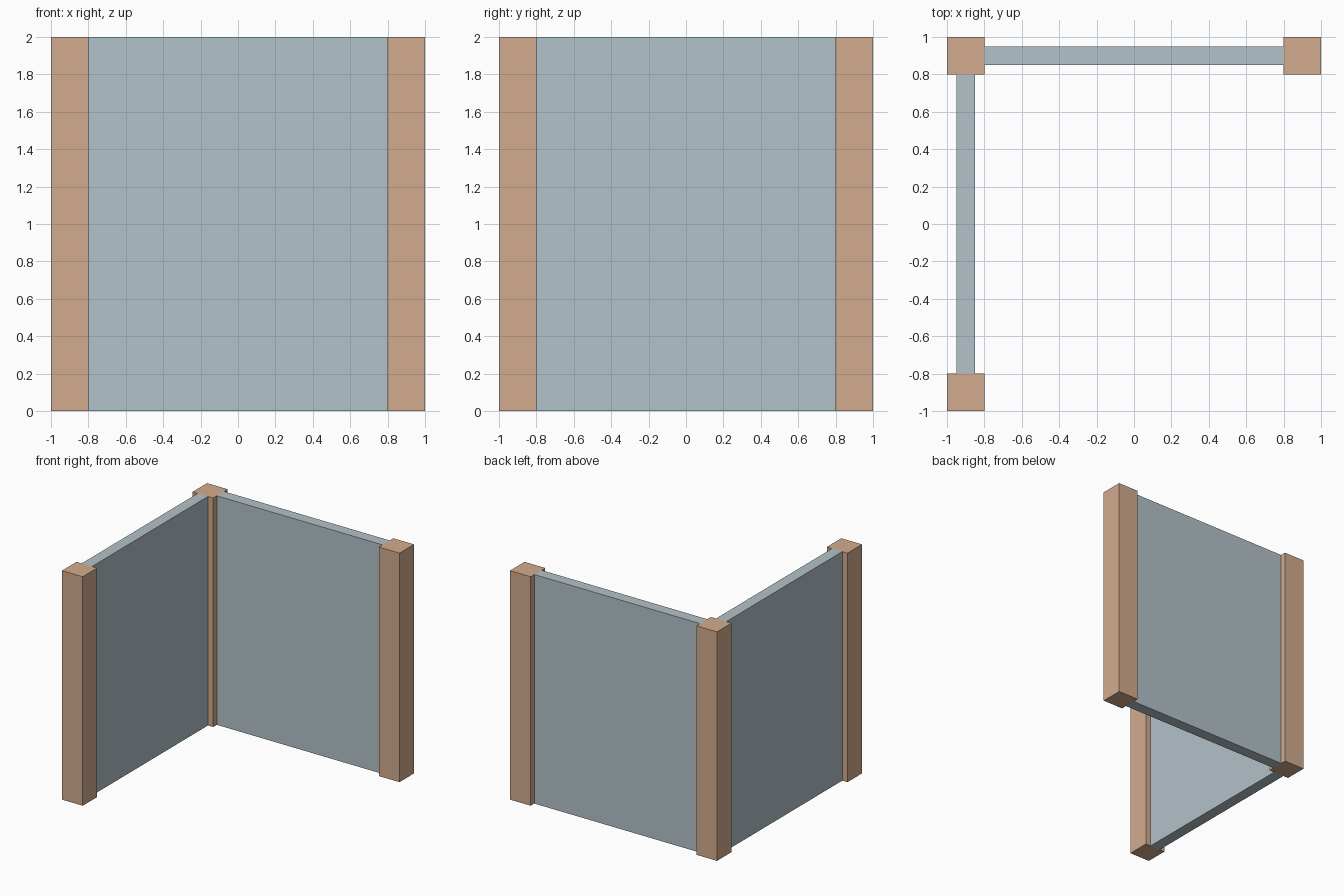
import bpy

if "Cube" in bpy.data.objects:
    bpy.data.objects.remove(bpy.data.objects["Cube"])

HEIGHT = 2.0


def material(name, color):
    mat = bpy.data.materials.new(name)
    mat.diffuse_color = color
    mat.use_nodes = True
    mat.node_tree.nodes["Principled BSDF"].inputs["Base Color"].default_value = mat.diffuse_color
    return mat


def upright_box(name, x, y, width, depth, mat):
    bpy.ops.mesh.primitive_cube_add(size=1, location=(x, y, HEIGHT / 2))
    obj = bpy.context.object
    obj.name = name
    obj.scale = (width, depth, HEIGHT)
    bpy.ops.object.transform_apply(location=False, rotation=False, scale=True)
    obj.data.materials.append(mat)
    return obj


post_mat = material("post_tan", (0.65, 0.41, 0.27, 1))
wall_mat = material("wall_blue_grey", (0.45, 0.54, 0.58, 1))

# Square posts at the corner and the two free ends
for name, x, y in (("corner_post", -0.9, 0.9),
                   ("right_post", 0.9, 0.9),
                   ("front_post", -0.9, -0.9)):
    upright_box(name, x, y, 0.2, 0.2, post_mat)

# Thin wall panels between the posts
upright_box("back_wall", 0, 0.9, 1.6, 0.1, wall_mat)
upright_box("left_wall", -0.9, 0, 0.1, 1.6, wall_mat)
